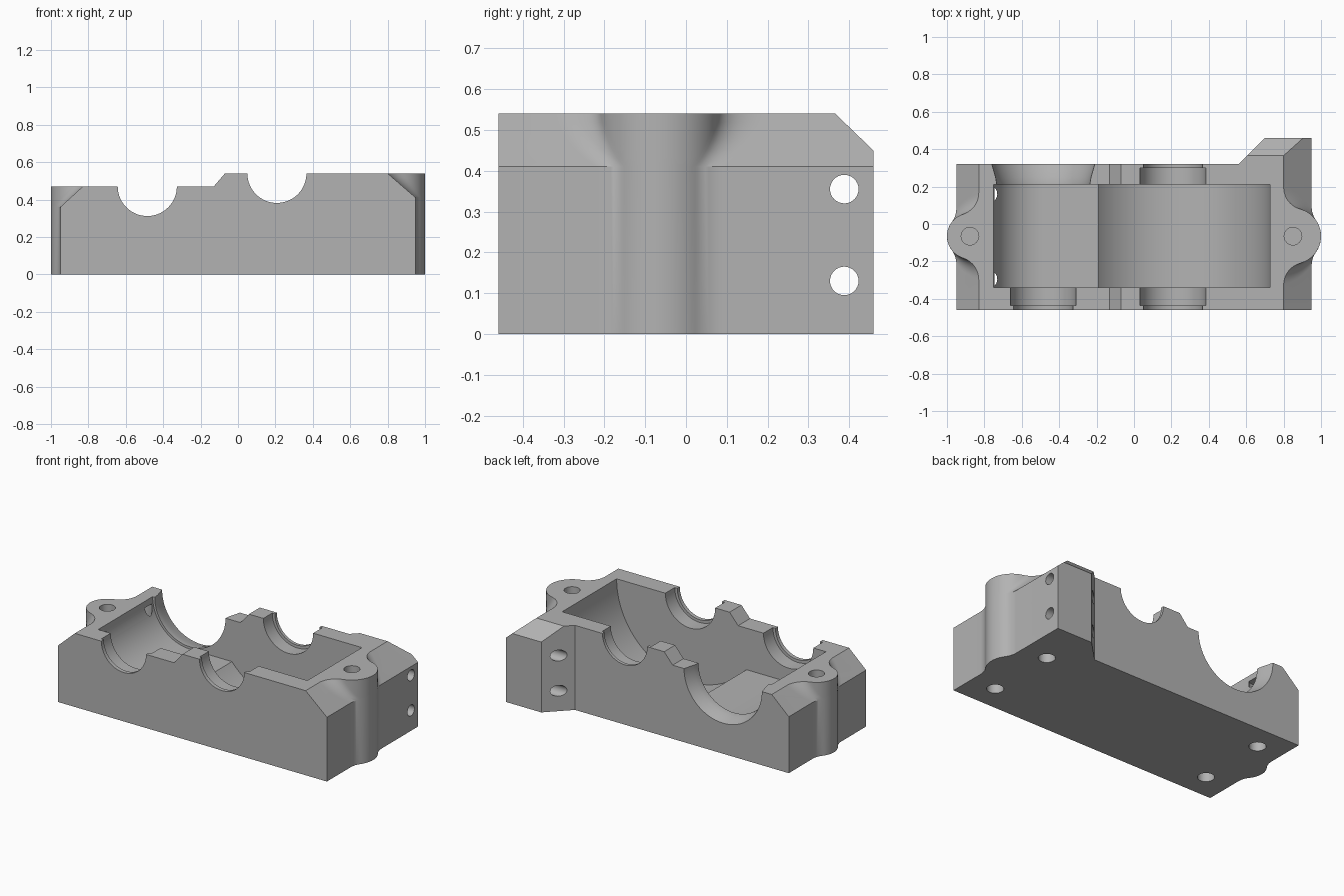
import bpy, bmesh
from math import sin, cos, pi, sqrt, atan2, radians
from mathutils import Vector

cube = bpy.data.objects.get("Cube")
if cube:
    bpy.data.objects.remove(cube, do_unlink=True)

grey = bpy.data.materials.new("machined_grey")
grey.use_nodes = True
colour = (0.45, 0.45, 0.45, 1)
grey.diffuse_color = colour
grey.node_tree.nodes["Principled BSDF"].inputs["Base Color"].default_value = colour

# Maps (u, v, along) to model axes for each extrusion direction
AXES = {
    "X": lambda u, v, w: Vector((w, u, v)),
    "Y": lambda u, v, w: Vector((u, w, v)),
    "Z": lambda u, v, w: Vector((u, v, w)),
}


def loft(name, rings):
    """Closed solid through rings with equal point counts."""
    bm = bmesh.new()
    loops = [[bm.verts.new(p) for p in ring] for ring in rings]
    n = len(loops[0])
    for a, b in zip(loops, loops[1:]):
        for i in range(n):
            j = (i + 1) % n
            bm.faces.new((a[i], a[j], b[j], b[i]))
    bm.faces.new(loops[0])
    bm.faces.new(loops[-1])
    bmesh.ops.recalc_face_normals(bm, faces=bm.faces)
    mesh = bpy.data.meshes.new(name)
    bm.to_mesh(mesh)
    bm.free()
    obj = bpy.data.objects.new(name, mesh)
    bpy.context.collection.objects.link(obj)
    mesh.materials.append(grey)
    return obj


def prism(name, axis, poly, lo, hi):
    return loft(name, [[AXES[axis](u, v, w) for u, v in poly] for w in (lo, hi)])


def lathe(name, axis, centre, stations, n=64):
    """Round solid from (radius, position along axis) stations."""
    cu, cv = centre
    return loft(name, [[AXES[axis](cu + r * cos(2 * pi * i / n), cv + r * sin(2 * pi * i / n), w)
                        for i in range(n)] for r, w in stations])


def combine(tool, operation="DIFFERENCE"):
    mod = body.modifiers.new(tool.name, "BOOLEAN")
    mod.operation = operation
    mod.solver = "EXACT"
    mod.object = tool
    bpy.context.view_layer.objects.active = body
    bpy.ops.object.modifier_apply(modifier=mod.name)
    bpy.data.objects.remove(tool, do_unlink=True)


TOP, LOW = 0.54, 0.47          # upper and lower deck heights
BIG_X, SMALL_X = 0.208, -0.485  # shaft centres
EAR_Y = -0.065

# Main block with stepped deck and sloped ends
body = prism("gearbox_housing", "Y",
             [(-0.95, 0), (0.95, 0), (0.95, 0.41), (0.80, TOP), (-0.07, TOP),
              (-0.13, LOW), (-0.83, LOW), (-0.95, 0.36)], -0.46, 0.46)

# Trim the back so only the angled mounting lug remains
combine(prism("back_trim", "Z", [(-1.2, 0.32), (0.56, 0.32), (0.8, 0.56), (-1.2, 0.56)], -0.1, 0.7))
combine(prism("lug_slope", "X", [(0.345, 0.56), (0.48, 0.43), (0.48, 0.56)], 0.4, 1.1))


def ear_outline(side, cx, r, face, z, fillet=0.12, n=10):
    """Round tip blended into an end face by concave fillets."""
    fx = face + fillet
    dy = sqrt((r + fillet) ** 2 - (fx - cx) ** 2)
    turn = atan2(dy, fx - cx)
    half = [(0.7, dy)]
    for i in range(n):
        a = pi + turn * i / n
        half.append((fx + fillet * cos(a), dy + fillet * sin(a)))
    for i in range(n):
        a = turn * (1 - i / n)
        half.append((cx + r * cos(a), r * sin(a)))
    pts = half + [(cx + r, 0)] + [(x, -y) for x, y in reversed(half)]
    return [Vector((side * x, EAR_Y + y, z)) for x, y in pts]


# Bolt ears: straight below, following the sloped end above
for side, cx, r, inner, knee, top in ((1, 0.85, 0.15, 0.80, 0.41, TOP),
                                      (-1, 0.877, 0.123, 0.83, 0.36, LOW)):
    rings = [ear_outline(side, cx, r, 0.95, 0)]
    for i in range(7):
        t = i / 6
        rings.append(ear_outline(side, cx, r, 0.95 + (inner - 0.95) * t, knee + (top - knee) * t))
    combine(loft("bolt_ear", rings), "UNION")
    combine(lathe("ear_bolt_hole", "Z", (side * cx, EAR_Y), [(0.047, 0.2), (0.047, 0.7)], 32))

# Large gear well
combine(lathe("large_gear_well", "Y", (BIG_X, TOP), [(0.52, -0.34), (0.52, 0.21)], 128))

# Small gear well: curved outer wall running into a flat floor
well = [(SMALL_X - 0.265 * cos(i * pi / 48), LOW - 0.265 * sin(i * pi / 48)) for i in range(25)]
combine(prism("small_gear_well", "Y", well + [(0, LOW - 0.265), (0, 0.65), (SMALL_X - 0.265, 0.65)],
              -0.34, 0.21))

# Bearing seats with a narrower outer lip
for x, z, out, lip, inside in ((BIG_X, TOP, -0.5, -0.435, -0.3),
                               (SMALL_X, LOW, -0.5, -0.435, -0.3),
                               (BIG_X, TOP, 0.36, 0.30, 0.17)):
    combine(lathe("bearing_seat", "Y", (x, z),
                  [(0.158, out), (0.158, lip), (0.176, lip), (0.176, inside)]))

# Flared motor opening in the back wall
combine(lathe("motor_opening", "Y", (SMALL_X, LOW),
              [(0.25, 0.17), (0.25, 0.22), (0.255, 0.25), (0.265, 0.285), (0.275, 0.32), (0.275, 0.36)], 96))

# Cross holes through the lug
for z in (0.13, 0.355):
    combine(lathe("lug_hole", "X", (0.388, z), [(0.035, 0.5), (0.035, 1.1)], 32))

# Blind screw holes in the underside
for x in (-0.78, 0.78):
    for y in (-0.295, 0.16):
        combine(lathe("base_screw_hole", "Z", (x, y), [(0.049, -0.1), (0.049, 0.43)], 32))

bpy.ops.object.select_all(action="DESELECT")
body.select_set(True)
bpy.context.view_layer.objects.active = body
bpy.ops.object.shade_smooth_by_angle(angle=radians(25))
